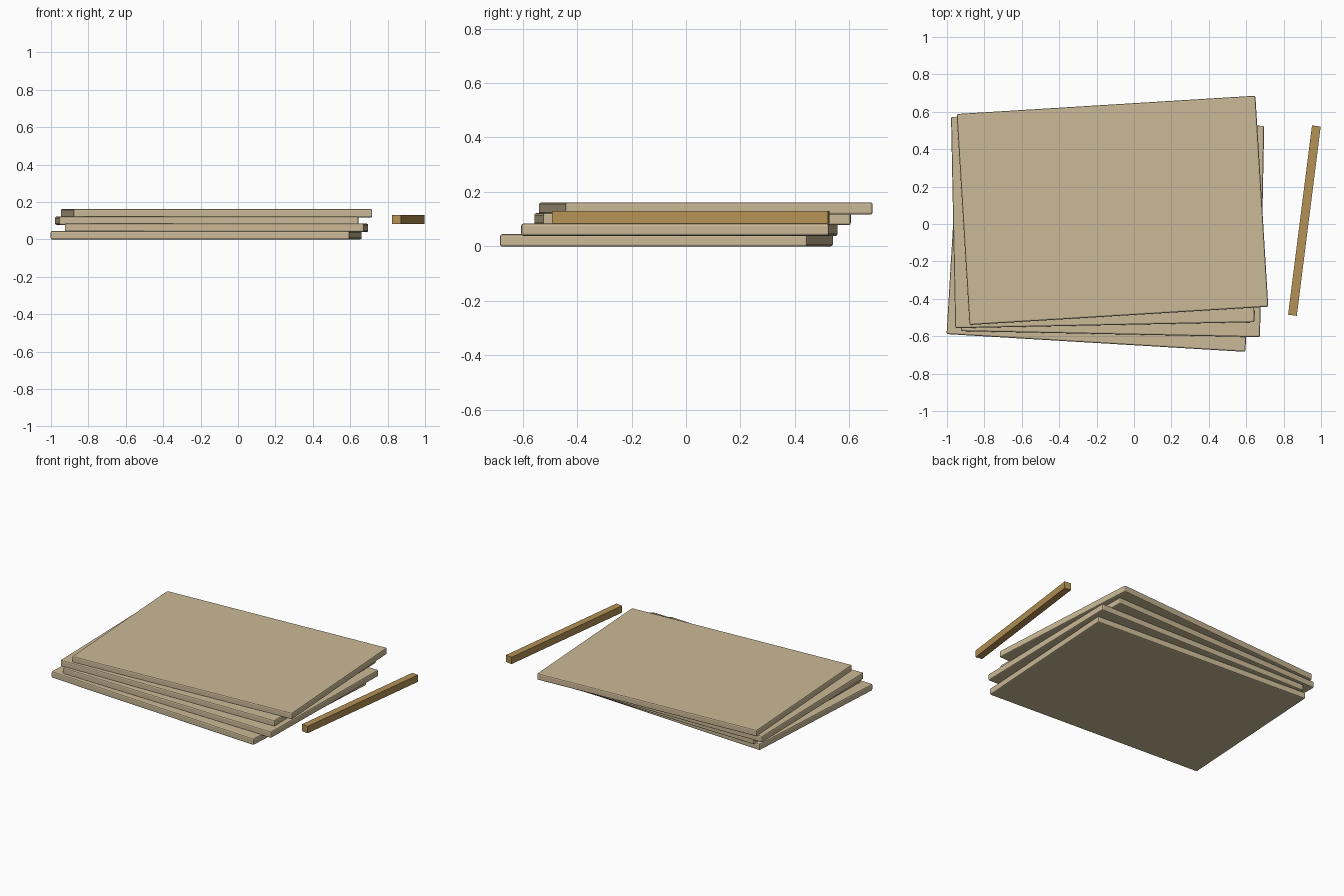
import bpy
import math

if "Cube" in bpy.data.objects:
    bpy.data.objects.remove(bpy.data.objects["Cube"])


def material(name, rgb):
    m = bpy.data.materials.new(name)
    m.diffuse_color = (*rgb, 1.0)
    m.use_nodes = True
    m.node_tree.nodes["Principled BSDF"].inputs["Base Color"].default_value = m.diffuse_color
    return m


def board(name, size, centre, angle, mat, bevel=0.0):
    """A box of the given size, turned about z, with optional softened edges."""
    bpy.ops.mesh.primitive_cube_add(size=1, location=centre,
                                    rotation=(0, 0, math.radians(angle)))
    ob = bpy.context.object
    ob.name = name
    ob.scale = size
    bpy.ops.object.transform_apply(location=False, rotation=False, scale=True)
    ob.data.materials.append(mat)
    if bevel:
        b = ob.modifiers.new("soft_edges", 'BEVEL')
        b.width = bevel
        b.segments = 2
    return ob


pale_wood = material("pale_wood", (0.60, 0.49, 0.31))
golden_wood = material("golden_wood", (0.46, 0.285, 0.09))

# Loosely stacked sheets, each fanned a little further than the one below
THICK, STEP = 0.045, 0.039
sheets = [(-0.170, -0.072, -3.4), (-0.115, -0.024, -1.15),
          (-0.167, 0.024, 1.15), (-0.115, 0.073, 3.5)]
for i, (x, y, angle) in enumerate(sheets):
    board(f"sheet_{i + 1}", (1.60, 1.13, THICK),
          (x, y, THICK / 2 + i * STEP), angle, pale_wood, 0.008)

# Loose batten lying beside the stack
board("batten", (0.047, 1.02, 0.047), (0.911, 0.018, 0.107), -7.2, golden_wood)
